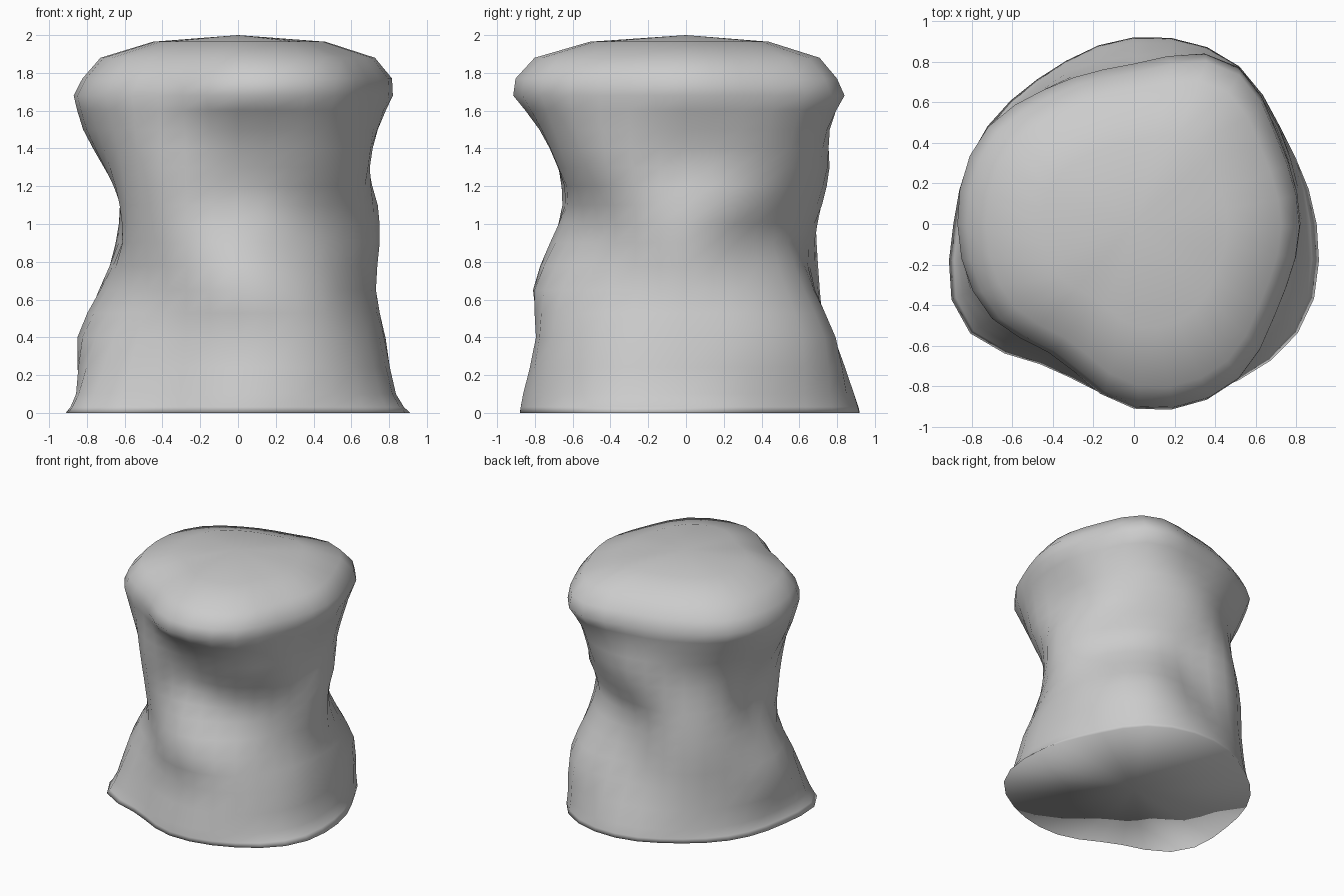
import bpy
import bmesh
from math import cos, sin, tau

cube = bpy.data.objects.get("Cube")
if cube:
    bpy.data.objects.remove(cube, do_unlink=True)

SEGMENTS = 32
STEPS = 2  # rings made between two neighbouring cross-sections

# Cross-sections: height, then radii (hundredths) counter-clockwise from +x
SECTIONS = [
    (0.0, [90, 86, 94, 92, 86, 87, 89, 98, 82, 88, 92, 97]),
    (0.1, [83, 85, 92, 89, 84, 83, 84, 92, 79, 86, 90, 90]),
    (0.4, [78, 84, 88, 76, 80, 80, 85, 80, 72, 78, 85, 82]),
    (0.65, [73, 74, 75, 68, 79, 78, 73, 68, 69, 81, 80, 72]),
    (0.9, [75, 66, 65, 65, 77, 73, 61, 68, 70, 72, 67, 68]),
    (1.1, [74, 72, 69, 72, 74, 70, 61, 70, 72, 64, 66, 70]),
    (1.3, [69, 73, 76, 76, 72, 72, 71, 74, 74, 67, 75, 76]),
    (1.5, [74, 78, 82, 75, 75, 80, 82, 80, 74, 76, 84, 79]),
    (1.68, [82, 83, 93, 79, 79, 87, 87, 85, 76, 91, 93, 82]),
]
# Domed top: height, scale of the uppermost cross-section
DOME = [(1.77, 0.97), (1.88, 0.86), (1.965, 0.54)]
DOME_SHIFT = (0.02, -0.015)


def spline(a, b, c, d, t):
    """Smooth value between b and c."""
    return b + 0.5 * t * (c - a + t * (2 * a - 5 * b + 4 * c - d + t * (3 * (b - c) + d - a)))


def smooth_outline(radii):
    """Resample a closed set of radii to the full number of segments."""
    count = len(radii)
    outline = []
    for s in range(SEGMENTS):
        place = s * count / SEGMENTS
        i = int(place)
        near = [radii[(i + k) % count] / 100 for k in (-1, 0, 1, 2)]
        outline.append(spline(*near, place - i))
    return outline


def stack_rings():
    """Blend the cross-sections upwards."""
    keys = [[z] + smooth_outline(radii) for z, radii in SECTIONS]
    last = len(keys) - 1
    rings = []
    for i in range(last):
        near = [keys[min(max(i + k, 0), last)] for k in (-1, 0, 1, 2)]
        for step in range(STEPS):
            rings.append([spline(*values, step / STEPS) for values in zip(*near)])
    return rings + [keys[last]]


def add_ring(bm, z, outline, shift=(0, 0)):
    return [
        bm.verts.new((shift[0] + r * cos(tau * s / SEGMENTS), shift[1] + r * sin(tau * s / SEGMENTS), z))
        for s, r in enumerate(outline)
    ]


def build_body(name, material):
    bm = bmesh.new()
    rings = stack_rings()
    loops = [add_ring(bm, z, outline) for z, *outline in rings]
    rim = rings[-1][1:]
    for z, scale in DOME:
        loops.append(add_ring(bm, z, [r * scale for r in rim], DOME_SHIFT))
    base = bm.verts.new((0, 0, 0))
    crown = bm.verts.new((0, 0, 2))
    for s in range(SEGMENTS):
        n = (s + 1) % SEGMENTS
        for low, high in zip(loops, loops[1:]):
            bm.faces.new((low[s], low[n], high[n], high[s]))
        bm.faces.new((loops[-1][s], loops[-1][n], crown))
        bm.faces.new((loops[0][n], loops[0][s], base))
    for face in bm.faces:
        face.smooth = True
    mesh = bpy.data.meshes.new(name)
    bm.to_mesh(mesh)
    bm.free()
    mesh.materials.append(material)
    obj = bpy.data.objects.new(name, mesh)
    bpy.context.collection.objects.link(obj)
    return obj


def flat_material(name, colour):
    mat = bpy.data.materials.new(name)
    mat.use_nodes = True
    mat.diffuse_color = colour
    mat.node_tree.nodes["Principled BSDF"].inputs["Base Color"].default_value = colour
    return mat


# Weathered stone pillar
stone = flat_material("light grey stone", (0.6, 0.6, 0.6, 1))
build_body("stone_pillar", stone)
